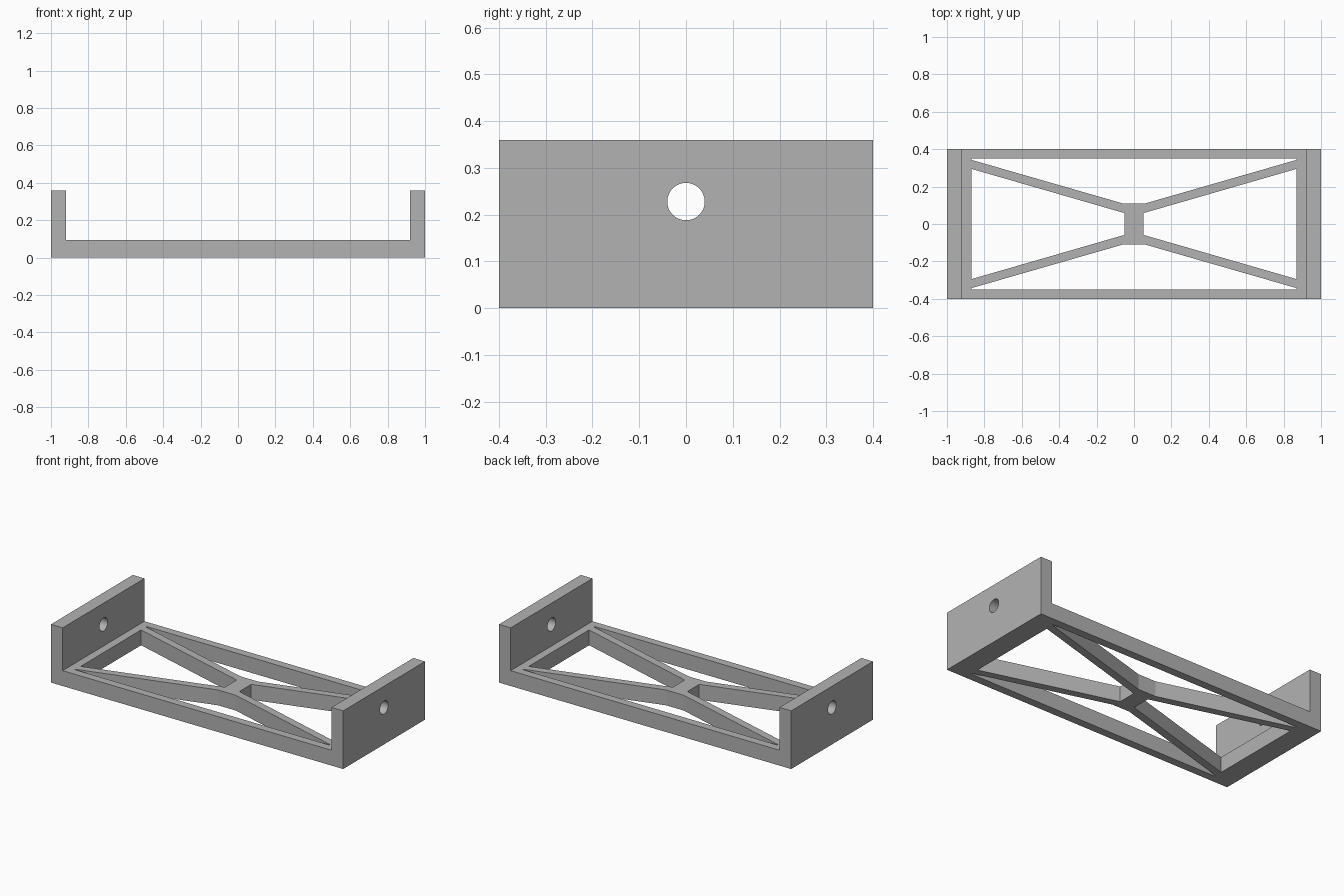
import bpy
import bmesh
import math
from mathutils import Vector, Matrix

cube = bpy.data.objects.get("Cube")
if cube:
    bpy.data.objects.remove(cube, do_unlink=True)

grey = bpy.data.materials.new("plain grey")
grey.use_nodes = True
colour = (0.45, 0.45, 0.45, 1)
grey.diffuse_color = colour
grey.node_tree.nodes["Principled BSDF"].inputs["Base Color"].default_value = colour


def prism(name, points, direction):
    """Extrude a closed outline along a direction."""
    bm = bmesh.new()
    face = bm.faces.new([bm.verts.new(p) for p in points])
    moved = bmesh.ops.extrude_face_region(bm, geom=[face])["geom"]
    bmesh.ops.translate(bm, vec=Vector(direction),
                        verts=[v for v in moved if isinstance(v, bmesh.types.BMVert)])
    bmesh.ops.recalc_face_normals(bm, faces=bm.faces)
    mesh = bpy.data.meshes.new(name)
    bm.to_mesh(mesh)
    bm.free()
    mesh.materials.append(grey)
    obj = bpy.data.objects.new(name, mesh)
    bpy.context.collection.objects.link(obj)
    return obj


# U-shaped bracket: base plate with an upright at each end
height, floor, inner, depth = 0.36, 0.095, 0.92, 0.4
half = [(1, 0), (1, height), (inner, height), (inner, floor)]
profile = half + [(-x, z) for x, z in reversed(half)]
bracket = prism("bracket", [(x, -depth, z) for x, z in profile], (0, 2 * depth, 0))

# Window cutters that leave the rails and the crossed braces
end_window = [(0.87, 0.295), (0.87, -0.295), (0.05, -0.058), (0.05, 0.058)]
side_window = [(0.87, 0.35), (0.87, 0.343), (0.06, 0.11),
               (-0.06, 0.11), (-0.87, 0.343), (-0.87, 0.35)]
cutters = []
for sign, side in ((1, "left"), (-1, "right")):
    cutters.append(prism(side + "_window_cutter",
                         [(sign * x, y, -0.1) for x, y in end_window], (0, 0, 0.3)))
for sign, side in ((1, "back"), (-1, "front")):
    cutters.append(prism(side + "_window_cutter",
                         [(x, sign * y, -0.1) for x, y in side_window], (0, 0, 0.3)))

# Round mounting hole through both uprights
steps = 48
ring = [(-1.2, 0.04 * math.cos(math.tau * i / steps),
         0.228 + 0.04 * math.sin(math.tau * i / steps)) for i in range(steps)]
cutters.append(prism("hole_cutter", ring, (2.4, 0, 0)))

for cutter in cutters:
    cutter.hide_render = True
    cutter.hide_set(True)
    cut = bracket.modifiers.new(cutter.name, "BOOLEAN")
    cut.operation = "DIFFERENCE"
    cut.solver = "EXACT"
    cut.object = cutter

# Apply the cuts, then smooth only the hole walls
bpy.context.view_layer.objects.active = bracket
bracket.select_set(True)
for cut in list(bracket.modifiers):
    bpy.ops.object.modifier_apply(modifier=cut.name)
for cutter in cutters:
    bpy.data.objects.remove(cutter, do_unlink=True)
bpy.ops.object.shade_smooth_by_angle(angle=math.radians(12))
